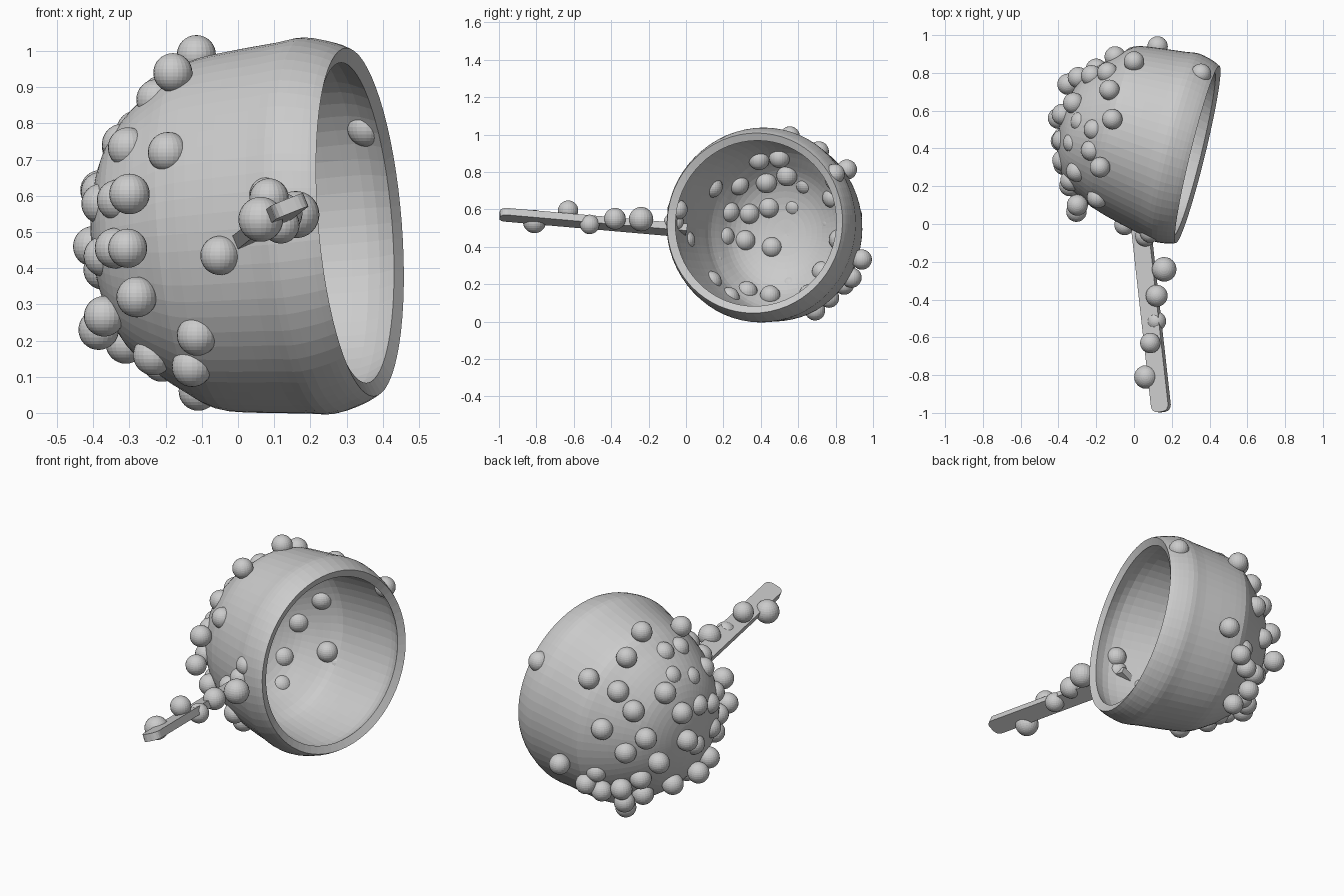
import bpy, bmesh, math
from mathutils import Vector, Matrix
from mathutils.bvhtree import BVHTree

if "Cube" in bpy.data.objects:
    bpy.data.objects.remove(bpy.data.objects["Cube"])

grey = bpy.data.materials.new("plain grey")
grey.diffuse_color = (0.6, 0.6, 0.6, 1)
grey.use_nodes = True
grey.node_tree.nodes["Principled BSDF"].inputs["Base Color"].default_value = grey.diffuse_color


def make(name, bm):
    bmesh.ops.recalc_face_normals(bm, faces=bm.faces)
    me = bpy.data.meshes.new(name)
    bm.to_mesh(me)
    me.materials.append(grey)
    ob = bpy.data.objects.new(name, me)
    bpy.context.collection.objects.link(ob)
    return ob


def smooth_path(pts, n=3):
    """Catmull-Rom interpolation through profile points."""
    out = []
    for i in range(len(pts) - 1):
        a, b, c, d = (Vector(pts[max(0, min(len(pts) - 1, j))]) for j in range(i - 1, i + 3))
        for k in range(n):
            t = k / n
            out.append(0.5 * (2 * b + (c - a) * t + (2 * a - 5 * b + 4 * c - d) * t * t
                              + (3 * b - a - 3 * c + d) * t ** 3))
    return out + [Vector(pts[-1])]


# Bowl: a leaning, slightly sheared turned shape, opening towards +x
RIM = Vector((0.337, 0.368, 0.527))
BACK = Vector((-0.967, 0.238, -0.08)).normalized()
SIDE = Vector((0.238, 0.967, 0)).normalized()
UP = SIDE.cross(BACK).normalized()
if UP.z < 0:
    UP = -UP
outer = [(0, .483), (.04, .502), (.12, .522), (.2, .514), (.35, .5), (.45, .482), (.53, .43),
         (.6, .375), (.67, .3), (.715, .21), (.74, .11), (.748, 0.001)]
inner = [(.018, .444), (.1, .477), (.25, .472), (.38, .458), (.47, .435), (.55, .375),
         (.62, .31), (.67, .225), (.7, .12), (.71, 0.001)]
SEG = 64


def ring(bm, t, r):
    shift = 0.075 * min(t, 0.45) - 0.18 * max(0, min(t, 0.65) - 0.45)
    c = RIM + BACK * t + SIDE * shift
    s = 1 - 0.17 * min(t, 0.42)          # narrower sideways towards the back
    return [bm.verts.new(c + SIDE * r * s * math.cos(a) + UP * r * math.sin(a))
            for a in (2 * math.pi * k / SEG for k in range(SEG))]


bm = bmesh.new()
profile = list(reversed(smooth_path(outer))) + smooth_path(inner)
rings = [ring(bm, t, max(r, 0.001)) for t, r in profile]
for a, b in zip(rings, rings[1:]):
    for k in range(SEG):
        j = (k + 1) % SEG
        bm.faces.new((a[k], a[j], b[j], b[k]))
bm.faces.new(rings[0])
bm.faces.new(list(reversed(rings[-1])))
tree = BVHTree.FromBMesh(bm)
make("bowl", bm)

# Handle: a flat rolled bar with a rounded tip
start, end = Vector((0.035, 0.0, 0.487)), Vector((0.146, -0.995, 0.574))
along = (end - start).normalized()
wide = Vector((0.93, 0.11, 0.37))
wide = (wide - along * wide.dot(along)).normalized()
thick = wide.cross(along)
length = (end - start).length
bm = bmesh.new()
bmesh.ops.create_cube(bm, size=1)
bmesh.ops.scale(bm, vec=(0.098, length, 0.04), verts=bm.verts)
tip = [e for e in bm.edges if all(v.co.y > 0 for v in e.verts)
       and abs(e.verts[0].co.z - e.verts[1].co.z) > 0.01]
bmesh.ops.bevel(bm, geom=tip, offset=0.035, segments=4, profile=0.5, affect='EDGES')
frame = Matrix((wide, along, thick)).transposed().to_4x4()
bmesh.ops.transform(bm, verts=bm.verts,
                    matrix=Matrix.Translation((start + end) / 2) @ frame)
make("handle", bm)


def balls(name, items, r=.056):
    bm = bmesh.new()
    for p in items:
        bmesh.ops.create_uvsphere(bm, u_segments=24, v_segments=16,
                                  radius=p[3] if len(p) > 3 else r,
                                  matrix=Matrix.Translation(p[:3]))
    make(name, bm)


# Knobs along the handle
balls("handle_knobs", [
    (.063, -.81, .535, .062), (.086, -.63, .594, .054), (.118, -.515, .52, .052),
    (.12, -.38, .55, .058), (.16, -.24, .548, .065)])

# Knobs on the middle of the back wall, given as (y, z) and dropped onto the bowl
back_yz = [(.28, .733), (.14, .72), (.23, .588), (.337, .578), (.315, .433), (.46, .396),
           (.326, .16), (.23, .128), (.134, .214), (.444, .61)]
items = []
for y, z in back_yz:
    hit = tree.ray_cast(Vector((-3, y, z)), Vector((1, 0, 0)))[0]
    if hit:
        items.append((hit.x + 0.022, y, z))
balls("back_knobs", items)

# Knobs standing out on the far back shoulder
balls("shoulder_knobs", [
    (-.225, .39, .866), (-.21, .5, .877), (-.32, .43, .743), (-.28, .54, .78),
    (-.32, .64, .735), (-.3, .1, .605), (-.34, .203, .455), (-.38, .58, .615),
    (-.4, .56, .46), (-.385, .44, .23), (-.37, .326, .267), (-.28, .15, .32),
    (-.295, .775, .524), (-.225, .785, .663), (-.35, .74, .39), (-.2, .82, .438),
    (-.1, .885, .568), (-.14, .8, .756), (-.31, .56, .192), (-.196, .66, .144),
    (-.23, .73, .267), (-.16, .8, .215)])

# Knobs around the side wall and rim
balls("side_knobs", [
    (-.18, .30, .94), (-.115, .555, .99), (-.13, .71, .91), (0, .86, .813), (.125, .94, .332),
    (-.07, .845, .198), (-.154, .765, .128), (-.11, .69, .06), (.355, .795, .79),
    (-.305, .065, .455), (-.05, -.005, .435), (.085, -.045, .6), (.06, -.065, .53),
    (.0, .885, .235), (-.04, .85, .3), (-.21, .45, .14)], .054)
